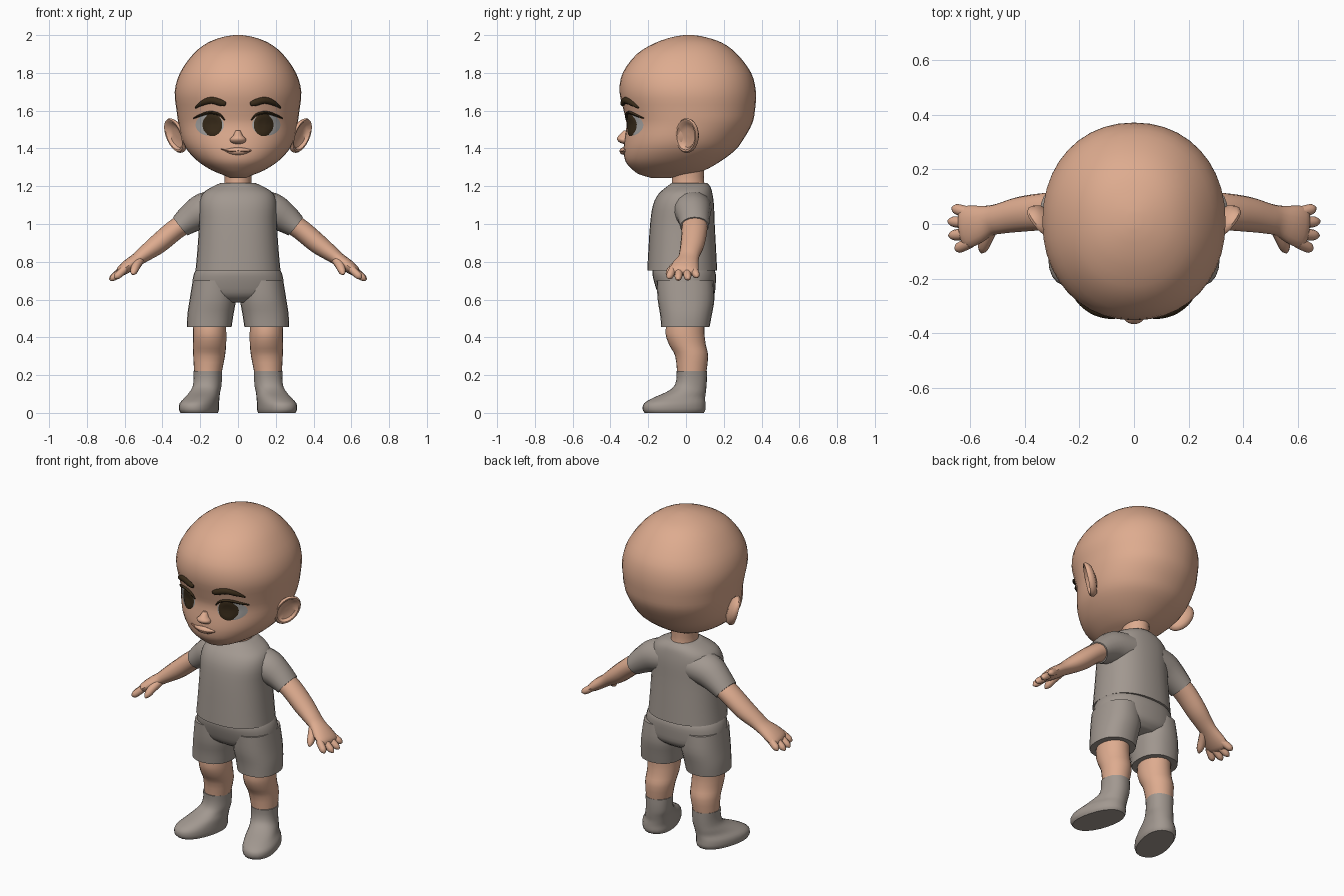
import bpy, bmesh, math
from mathutils import Vector
from mathutils.bvhtree import BVHTree

if "Cube" in bpy.data.objects:
    bpy.data.objects.remove(bpy.data.objects["Cube"])


def material(name, rgb):
    m = bpy.data.materials.new(name)
    m.diffuse_color = (*rgb, 1)
    m.use_nodes = True
    m.node_tree.nodes["Principled BSDF"].inputs["Base Color"].default_value = m.diffuse_color
    return m


SKIN = material("skin", (0.73, 0.41, 0.275))
CLOTH = material("grey_cloth", (0.36, 0.315, 0.28))
WHITE = material("eye_grey", (0.40, 0.39, 0.38))
DARK = material("dark_brown", (0.04, 0.024, 0.01))
LIP = material("lip_line", (0.33, 0.15, 0.09))


def finish(name, bm, mat, mirror=False):
    bmesh.ops.recalc_face_normals(bm, faces=bm.faces)
    me = bpy.data.meshes.new(name)
    bm.to_mesh(me)
    bm.free()
    me.polygons.foreach_set("use_smooth", [True] * len(me.polygons))
    me.set_sharp_from_angle(angle=math.radians(45))
    me.materials.append(mat)
    ob = bpy.data.objects.new(name, me)
    bpy.context.scene.collection.objects.link(ob)
    if mirror:
        ob.modifiers.new("mirror", 'MIRROR').use_mirror_merge = False
    return ob


def loft(name, rings, mat, mirror=False, n=24, e=2.0):
    """Skin closed rings, each given as (centre, u axis, v axis)."""
    bm = bmesh.new()
    loops = []
    for c, u, v in rings:
        row = []
        for i in range(n):
            a = 2 * math.pi * i / n
            s, t = math.cos(a), math.sin(a)
            s = math.copysign(abs(s) ** (2 / e), s)
            t = math.copysign(abs(t) ** (2 / e), t)
            row.append(bm.verts.new(c + u * s + v * t))
        loops.append(row)
    for a, b in zip(loops, loops[1:]):
        for i in range(n):
            j = (i + 1) % n
            bm.faces.new((a[i], a[j], b[j], b[i]))
    bm.faces.new(loops[0])
    bm.faces.new(loops[-1])
    return finish(name, bm, mat, mirror)


def smooth(rows, steps):
    """Catmull-Rom interpolation through rows of numbers."""
    rows = [Vector(r) for r in rows]
    out = []
    for i in range(len(rows) - 1):
        p0, p1, p2 = rows[max(i - 1, 0)], rows[i], rows[i + 1]
        p3 = rows[min(i + 2, len(rows) - 1)]
        for k in range(steps):
            t = k / steps
            out.append(p1 + (p2 - p0) * (t / 2)
                       + (p0 * 2 - p1 * 5 + p2 * 4 - p3) * (t * t / 2)
                       + (p1 * 3 - p0 - p2 * 3 + p3) * (t ** 3 / 2))
    return out + [rows[-1]]


def stack(name, rows, mat, mirror=False, u=(1, 0, 0), steps=3, e=2.0, n=24):
    """Level rings; rows are (x, y, z, radius along u, radius across u)."""
    u = Vector(u).normalized()
    v = Vector((0, 0, 1)).cross(u)
    return loft(name, [(Vector(r[:3]), u * max(r[3], .005), v * max(r[4], .005))
                       for r in smooth(rows, steps)], mat, mirror, n, e)


def body(rows):
    """Turn (z, half width, front y, back y) into stack rows."""
    return [(0, (f + b) / 2, z, w, (b - f) / 2) for z, w, f, b in rows]


def tube(name, rows, mat, hint=(0, 1, 0), mirror=True, steps=3, n=16):
    """Rings square to a path; rows are (x, y, z, radius along hint, other radius)."""
    pts = smooth(rows, steps)
    rings = []
    for i, r in enumerate(pts):
        t = Vector(pts[min(i + 1, len(pts) - 1)][:3]) - Vector(pts[max(i - 1, 0)][:3])
        t.normalize()
        u = Vector(hint) - t * t.dot(Vector(hint))
        u.normalize()
        rings.append((Vector(r[:3]), u * max(r[3], .002), t.cross(u) * max(r[4], .002)))
    return loft(name, rings, mat, mirror, n)


# Head
head = stack("head", body([
    (1.243, .04, -.18, -.09), (1.262, .085, -.245, .03), (1.285, .14, -.28, .10),
    (1.33, .21, -.32, .18), (1.39, .268, -.33, .26), (1.45, .298, -.325, .305),
    (1.53, .315, -.315, .35), (1.6, .325, -.33, .365), (1.7, .335, -.352, .37),
    (1.8, .307, -.335, .345), (1.9, .237, -.26, .27), (1.96, .16, -.16, .19),
    (1.99, .08, -.07, .10), (2.0, .02, -.01, .04)]), SKIN, n=40, e=2.12)
bvh = BVHTree.FromPolygons([v.co for v in head.data.vertices],
                           [p.vertices for p in head.data.polygons])


def on_face(x, z, lift):
    hit = bvh.ray_cast(Vector((x, -2, z)), Vector((0, 1, 0)))[0]
    return Vector((x, hit.y - lift, z))


def face_disc(name, cx, cz, rx, rz, lift, mat):
    """Thin oval patch that follows the face."""
    bm = bmesh.new()
    n, rows = 24, []
    for s in (1.0, .8, .55, .3, .08):
        rows.append([bm.verts.new(on_face(
            cx + rx * s * math.cos(2 * math.pi * i / n),
            cz + rz * s * math.sin(2 * math.pi * i / n),
            lift * (.3 if s == 1 else 1))) for i in range(n)])
    for a, b in zip(rows, rows[1:]):
        for i in range(n):
            j = (i + 1) % n
            bm.faces.new((a[i], a[j], b[j], b[i]))
    bm.faces.new(rows[-1])
    ob = finish(name, bm, mat, True)
    if sum((p.normal.y for p in ob.data.polygons)) > 0:
        ob.data.flip_normals()


def face_line(name, pts, mat, lift, mirror=True):
    """Raised strip on the face; points are (x, z, half height, half depth)."""
    tube(name, [(*on_face(x, z, lift), h, d) for x, z, h, d in pts],
         mat, (0, 0, 1), mirror, n=8)


# Eyes, brows and mouth
face_disc("eye_white", .150, 1.525, .075, .058, .004, WHITE)
face_disc("iris", .137, 1.525, .054, .060, .008, DARK)
face_line("upper_lash", [(.07, 1.55, .003, .004), (.10, 1.58, .007, .008),
                         (.15, 1.59, .008, .008), (.20, 1.575, .007, .008),
                         (.235, 1.56, .003, .004)], DARK, .005)
face_line("eyebrow", [(.065, 1.635, .008, .006), (.085, 1.64, .017, .012),
                      (.14, 1.655, .018, .014), (.19, 1.64, .014, .012),
                      (.225, 1.615, .004, .005)], DARK, .006)
face_line("lips", [(-.07, 1.39, .004, .004), (-.035, 1.386, .016, .013),
                   (0, 1.386, .020, .020), (.035, 1.386, .016, .013),
                   (.07, 1.39, .004, .004)], SKIN, .003, False)
face_line("mouth_line", [(-.09, 1.397, .002, .004), (-.04, 1.384, .003, .014),
                         (0, 1.387, .003, .020), (.04, 1.384, .003, .014),
                         (.07, 1.388, .002, .004)], LIP, .005, False)

# Nose
stack("nose", [(0, -.315, 1.422, .01, .01), (0, -.325, 1.432, .036, .027),
               (0, -.330, 1.45, .042, .036), (0, -.328, 1.468, .026, .028),
               (0, -.315, 1.495, .012, .015)], SKIN)

# Ears: tilted bowls
along, out = Vector((.62, .78, 0)), Vector((.78, -.62, 0))
loft("ear", [(Vector((.332, .005, 1.468)) + out * o, along * .074 * s,
              Vector((.028, 0, .092)) * s)
             for s, o in ((.3, -.04), (.8, -.028), (.97, -.01), (1, .002), (.93, .012),
                          (.82, .011), (.68, -.006), (.4, -.012), (.1, -.012))],
     SKIN, True)

# Neck
stack("neck", [(0, .02, 1.12, .085, .10), (0, .012, 1.2, .074, .088),
               (0, .01, 1.25, .072, .085), (0, .01, 1.33, .08, .09)], SKIN)

# Shirt
stack("shirt", body([
    (.755, .225, -.205, .165), (.85, .216, -.20, .16), (1.0, .206, -.19, .152),
    (1.1, .206, -.175, .148), (1.16, .188, -.145, .14), (1.195, .14, -.105, .13),
    (1.218, .09, -.075, .112)]), CLOTH, e=2.3, n=32)
tube("sleeve", [(.10, .03, 1.085, .11, .095), (.18, .035, 1.07, .10, .095),
                (.25, .042, 1.03, .085, .078), (.305, .045, .988, .077, .062)], CLOTH)

# Shorts
stack("shorts_waist", body([
    (.775, .21, -.17, .14), (.74, .232, -.178, .157), (.68, .242, -.165, .157),
    (.62, .225, -.14, .148), (.585, .12, -.09, .11)]), CLOTH, e=2.3, n=32)
stack("shorts_leg", [(.13, -.005, .70, .11, .15), (.134, .0, .6, .122, .15),
                     (.146, .0, .52, .122, .137), (.152, -.003, .455, .118, .128)],
      CLOTH, True, e=2.3)

# Legs
stack("leg", [(.160, .03, .20, .071, .076), (.153, .03, .30, .084, .087),
              (.150, .008, .36, .087, .097), (.150, -.005, .42, .088, .103),
              (.150, 0, .50, .085, .10)], SKIN, True)

# Socked shoes, toes turned out
stack("shoe", [(.205, -.062, .0, .088, .160), (.207, -.063, .018, .095, .170),
               (.205, -.060, .05, .094, .166), (.190, -.036, .08, .084, .140),
               (.176, .000, .11, .077, .106), (.164, .022, .14, .074, .086),
               (.160, .030, .18, .073, .080), (.160, .030, .222, .075, .080)],
      CLOTH, True, (.96, .28, 0), e=2.25)

# Arms running into the palms
tube("arm", [(.24, .045, 1.03, .07, .055), (.33, .045, .972, .068, .055),
             (.42, .035, .897, .064, .053), (.49, .02, .845, .056, .043),
             (.53, .012, .815, .056, .036), (.58, -.003, .780, .072, .034),
             (.62, -.013, .750, .076, .027), (.635, -.016, .738, .05, .012)], SKIN)

# Fingers and thumb
for i, (y0, x, y, z) in enumerate(((.04, .662, .058, .722), (.003, .676, .01, .708),
                                   (-.035, .673, -.042, .706), (-.068, .650, -.092, .715))):
    a, b = Vector((.60, y0, .762)), Vector((x, y, z))
    tube(f"finger_{i + 1}", [(*a.lerp(b, t), r, r) for t, r in
                             ((0, .021), (.5, .021), (.85, .018), (1.05, .005))],
         SKIN, n=10)
tube("thumb", [(.52, -.01, .812, .026, .026), (.54, -.055, .778, .024, .024),
               (.552, -.088, .748, .019, .019), (.557, -.104, .732, .005, .005)],
     SKIN, (1, 0, 0), n=10)
